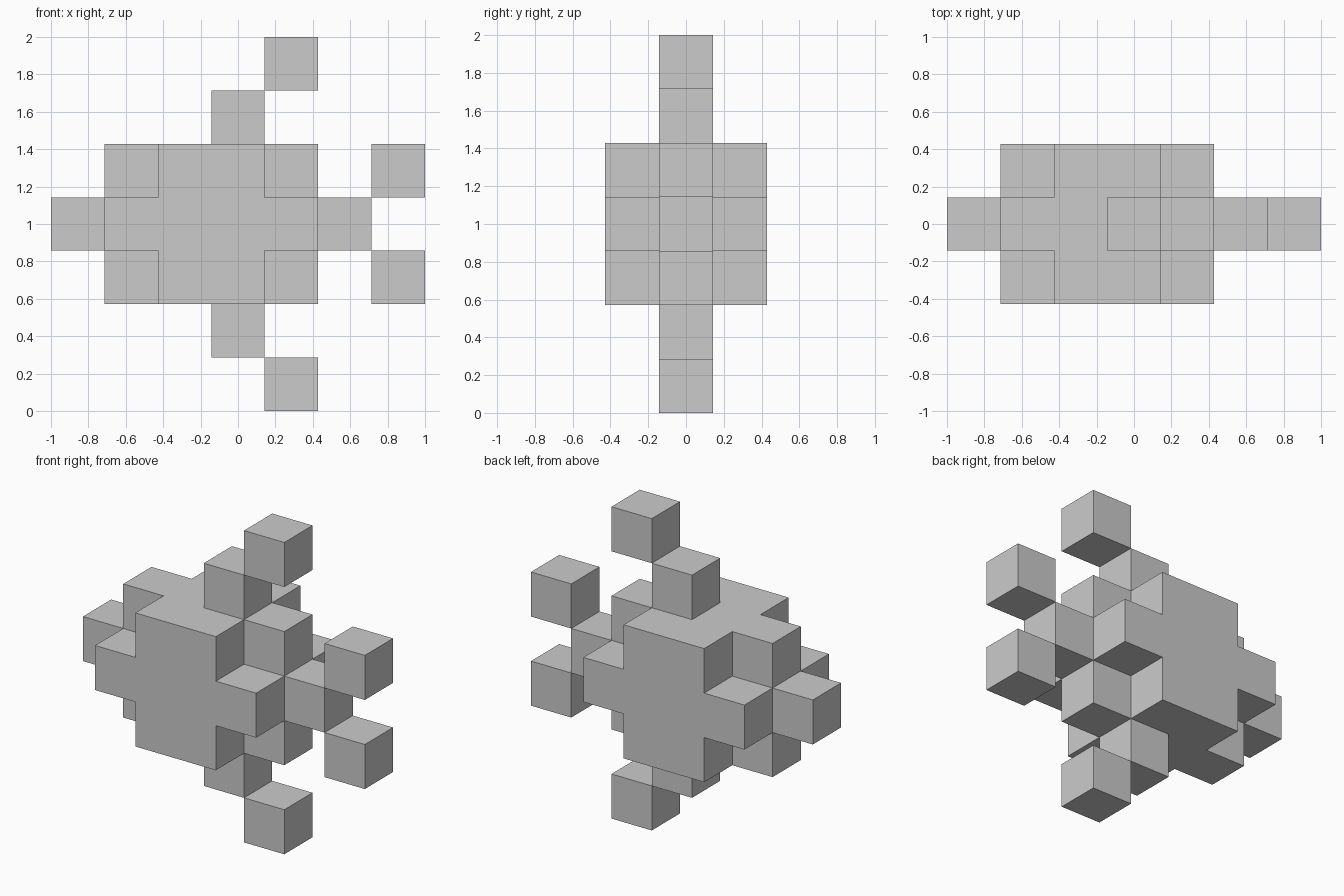
import bpy
import bmesh
from mathutils import Vector
from itertools import product

if "Cube" in bpy.data.objects:
    bpy.data.objects.remove(bpy.data.objects["Cube"])

S = 2 / 7  # edge length of one block

# Blocks of each part as (column x 0..6, row y -1..1, level z 0..6)
body = {(i, j, k) for i, j, k in product(range(1, 5), (-1, 0, 1), (2, 3, 4))
        if i in (2, 3) or j == 0 or k == 3}
parts = {
    "body": body,
    "nose": {(0, 0, 3)},
    "tail_base": {(5, 0, 3)},
}
# Fins and tail tips mirror about the middle level
for name, side in (("upper", 1), ("lower", -1)):
    parts[name + "_tail_tip"] = {(6, 0, 3 + side)}
    parts[name + "_fin"] = {(3, 0, 3 + 2 * side)}
    parts[name + "_fin_tip"] = {(4, 0, 3 + 3 * side)}
filled = set().union(*parts.values())


def build(name, cells):
    """Make a block part, leaving out faces buried against other blocks."""
    bm = bmesh.new()
    for cell in cells:
        centre = Vector(((cell[0] - 3) * S, cell[1] * S, (cell[2] + 0.5) * S))
        for axis, sign in product(range(3), (-1, 1)):
            n = Vector((0, 0, 0))
            n[axis] = sign
            if tuple(int(c + d) for c, d in zip(cell, n)) in filled:
                continue
            u = Vector((0, 0, 0))
            u[(axis + 1) % 3] = 1
            v = n.cross(u)
            corners = ((-1, -1), (1, -1), (1, 1), (-1, 1))
            bm.faces.new([bm.verts.new(centre + (n + u * a + v * b) * S / 2)
                          for a, b in corners])
    # Weld the blocks and merge flat areas
    bmesh.ops.remove_doubles(bm, verts=bm.verts[:], dist=0.001)
    bmesh.ops.dissolve_limit(bm, angle_limit=0.01, verts=bm.verts[:],
                             edges=bm.edges[:])
    mesh = bpy.data.meshes.new(name)
    bm.to_mesh(mesh)
    bm.free()
    bpy.context.collection.objects.link(bpy.data.objects.new(name, mesh))


for name, cells in parts.items():
    build(name, cells)
